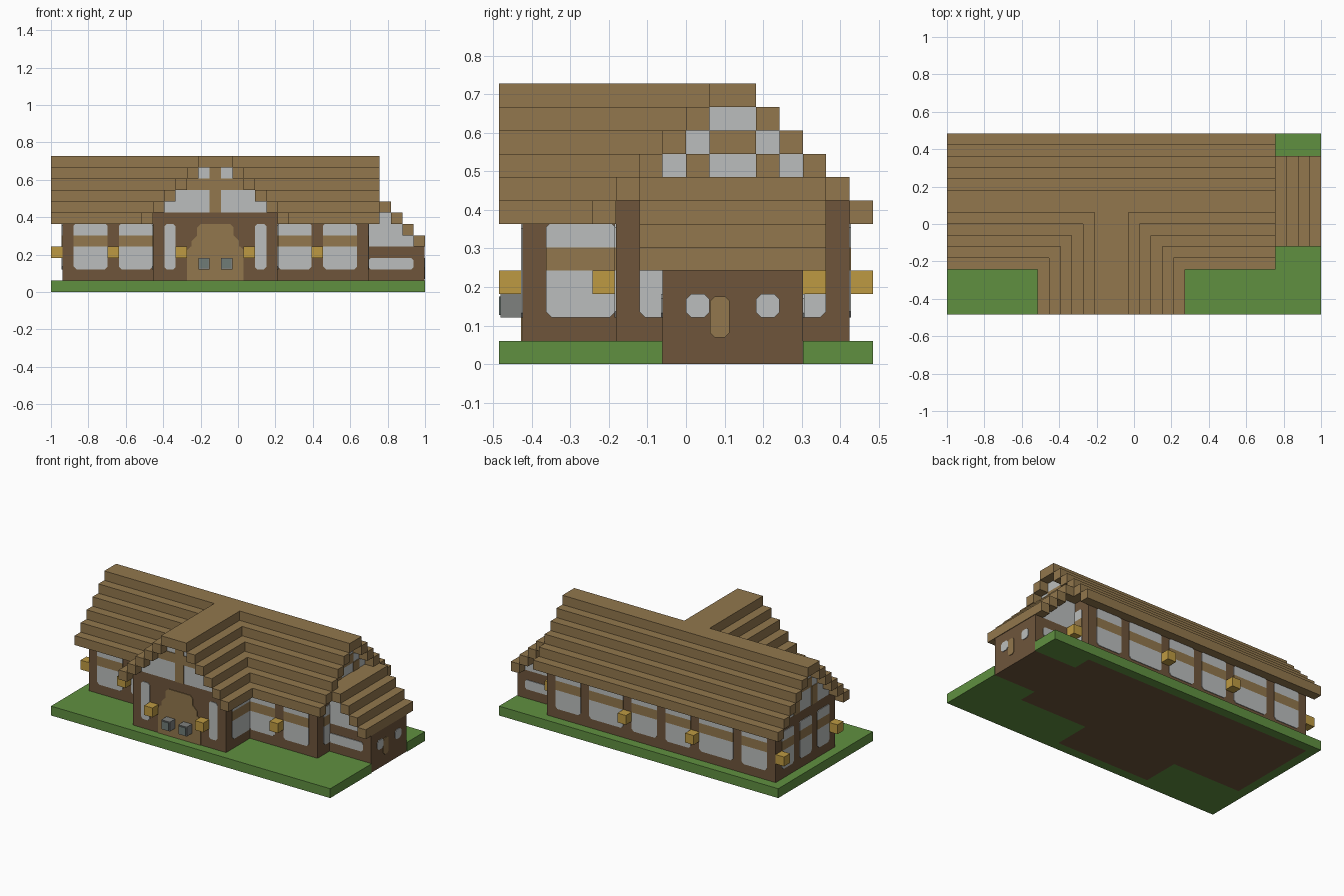
import bpy, bmesh
from mathutils import Vector

if "Cube" in bpy.data.objects:
    bpy.data.objects.remove(bpy.data.objects["Cube"])

U = 2 / 33                       # one building block
ORIGIN = Vector((-1, -8 * U, 0))
THICK = 0.004                    # thickness of wall panels


def material(name, rgb):
    col = [((c / 255 + 0.055) / 1.055) ** 2.4 for c in rgb] + [1]
    m = bpy.data.materials.new(name)
    m.use_nodes = True
    m.diffuse_color = col
    m.node_tree.nodes["Principled BSDF"].inputs["Base Color"].default_value = col
    return m


PLANK = material("light wood", (146, 119, 77))
BEAM = material("dark wood", (110, 85, 59))
GLASS = material("pale glass", (187, 190, 189))
GRASS = material("grass green", (96, 144, 64))
LAMP = material("lantern yellow", (190, 154, 66))
STONE = material("stone grey", (127, 129, 126))
SLATE = material("slate grey", (112, 124, 119))


def finish(name, bm, mat):
    bmesh.ops.recalc_face_normals(bm, faces=bm.faces)
    me = bpy.data.meshes.new(name)
    bm.to_mesh(me)
    bm.free()
    me.materials.append(mat)
    bpy.context.collection.objects.link(bpy.data.objects.new(name, me))


def blocks(name, mat, ranges):
    """Boxes given as x, y and z block ranges."""
    bm = bmesh.new()
    for i0, i1, j0, j1, k0, k1 in ranges:
        lo, hi = Vector((i0, j0, k0)) * U, Vector((i1, j1, k1)) * U
        vs = bmesh.ops.create_cube(bm, size=1)["verts"]
        bmesh.ops.scale(bm, vec=hi - lo, verts=vs)
        bmesh.ops.translate(bm, vec=(lo + hi) / 2 + ORIGIN, verts=vs)
    finish(name, bm, mat)


def panels(name, mat, specs):
    """Thin plates on a wall: side, wall position, span, heights, corner cuts."""
    bm = bmesh.new()
    for side, wall, a0, a1, k0, k1, low, top in specs:
        outline = [(a0 + low, k0), (a1 - low, k0), (a1, k0 + low), (a1, k1 - top),
                   (a1 - top, k1), (a0 + top, k1), (a0, k1 - top), (a0, k0 + low)]
        pts = list(dict.fromkeys(outline))
        out = Vector({"front": (0, -1, 0), "back": (0, 1, 0),
                      "left": (1, 0, 0), "right": (-1, 0, 0)}[side])
        flat = side in ("front", "back")
        vs = [bm.verts.new(Vector((a, wall, k) if flat else (wall, a, k)) * U
                           + ORIGIN + out * THICK) for a, k in pts]
        face = bm.faces.new(vs)
        ext = bmesh.ops.extrude_face_region(bm, geom=[face], use_keep_orig=True)
        moved = [v for v in ext["geom"] if isinstance(v, bmesh.types.BMVert)]
        bmesh.ops.translate(bm, vec=-out * THICK * 1.5, verts=moved)
    finish(name, bm, mat)


# Lawn around the house footprint
blocks("lawn", GRASS, [
    (0, 33, 0, 1, 0, 1), (0, 33, 15, 16, 0, 1), (0, 9, 1, 5, 0, 1),
    (20, 33, 1, 5, 0, 1), (0, 1, 5, 15, 0, 1), (28, 33, 5, 7, 0, 1),
    (28, 33, 13, 15, 0, 1)])

# Dark timber bodies
ANNEX_END = 33 - THICK / U
blocks("main_walls", BEAM, [(1, 28, 5, 15, 0, 7)])
blocks("porch_walls", BEAM, [(9, 20, 1, 5, 0, 7)])
blocks("annex_walls", BEAM, [(28, ANNEX_END, 7, 13, 0, 4)])

# Stepped glazed gables
blocks("end_gables", GLASS, [(x, x + 1, k - 1, 21 - k, k, k + 1)
                             for x in (1, 27) for k in range(7, 11)])
blocks("porch_gable", GLASS, [(k + 3, 26 - k, 1, 2, k, k + 1) for k in range(7, 11)])
blocks("annex_gable", GLASS, [(28, 36 - k, 7, 13, k, k + 1) for k in range(4, 7)])

# Plank bars across the gables
gable_bars = [("front", 1, 14, 15, 7, 11, 0, 0), ("front", 1, 12, 14, 9, 10, 0, 0),
              ("front", 1, 15, 17, 9, 10, 0, 0)]
for side, wall in (("right", 1), ("left", 28)):
    gable_bars += [(side, wall, 8, 9, 7, 9, 0, 0), (side, wall, 11, 12, 7, 9, 0, 0),
                   (side, wall, 9, 11, 9, 10, 0, 0)]
panels("gable_bars", PLANK, gable_bars)

# Window bays: lower pane, plank band, upper pane
bays = [("front", 5, a, a + 3) for a in (2, 6, 20, 24)]
bays += [("back", 15, a, b) for a, b in
         ((2, 5), (6, 10), (11, 14), (15, 18), (19, 23), (24, 27))]
bays += [(s, w, a, a + 2) for s, w in (("right", 1), ("left", 28)) for a in (6, 9, 12)]
bays += [("right", 9, 2, 5), ("left", 20, 2, 5)]
panels("lower_windows", GLASS, [b + (2, 4, 0.25, 0) for b in bays])
panels("window_bands", PLANK, [b + (4, 5, 0, 0) for b in bays])
panels("upper_windows", GLASS, [b + (5, 6, 0, 0.15) for b in bays])
panels("porch_windows", GLASS, [("front", 1, a, a + 1, 2, 6, 0.2, 0.2) for a in (10, 18)])

# Annex windows and little door
panels("annex_windows", GLASS,
       [("front", 7, 28, 32, 2, 3, 0.2, 0.2), ("back", 13, 28, 32, 2, 3, 0.2, 0.2)]
       + [("left", ANNEX_END, a, a + 1, 2, 3, 0.22, 0.22) for a in (8, 11)])
panels("annex_door", PLANK, [("left", ANNEX_END, 9.03, 9.87, 1.15, 2.9, 0.2, 0.2)])

# Arched front door
panels("front_door", PLANK, [("front", 1, 12, 17, 1, 4, 0, 0.3),
                             ("front", 1, 12.4, 16.6, 4, 5, 0, 0.5),
                             ("front", 1, 12.9, 16.1, 5, 6, 0, 0.3)])

# Stepped roofs, one course per block of height
main = [(0, 29, 9, 11, 11, 12)]
porch = [(13, 16, 0, 10, 11, 12)]
for k in range(6, 11):
    main += [(0, 29, k - 2, k - 1, k, k + 1), (0, 29, 21 - k, 22 - k, k, k + 1)]
    porch += [(k + 2, k + 3, 0, k - 1, k, k + 1), (26 - k, 27 - k, 0, k - 1, k, k + 1)]
blocks("main_roof", PLANK, main)
blocks("porch_roof", PLANK, porch)
blocks("annex_roof", PLANK, [(28, 30, 6, 14, 7, 8)]
       + [(36 - k, 37 - k, 6, 14, k, k + 1) for k in range(4, 7)])

# Lanterns on the posts
spots = [(5, 4), (23, 4), (11, 0), (17, 0), (0, 5), (0, 14), (10, 15), (18, 15), (28, 13)]
blocks("lanterns", LAMP, [(i, i + 1, j, j + 1, 3, 4) for i, j in spots])

# Stone blocks beside the door
inset = THICK / U
blocks("stone_blocks", STONE, [(i, i + 1, inset, 1, 2, 3) for i in (13, 15)])
panels("stone_block_fronts", SLATE,
       [("front", inset, i + 0.1, i + 0.9, 2.1, 2.9, 0, 0) for i in (13, 15)])
